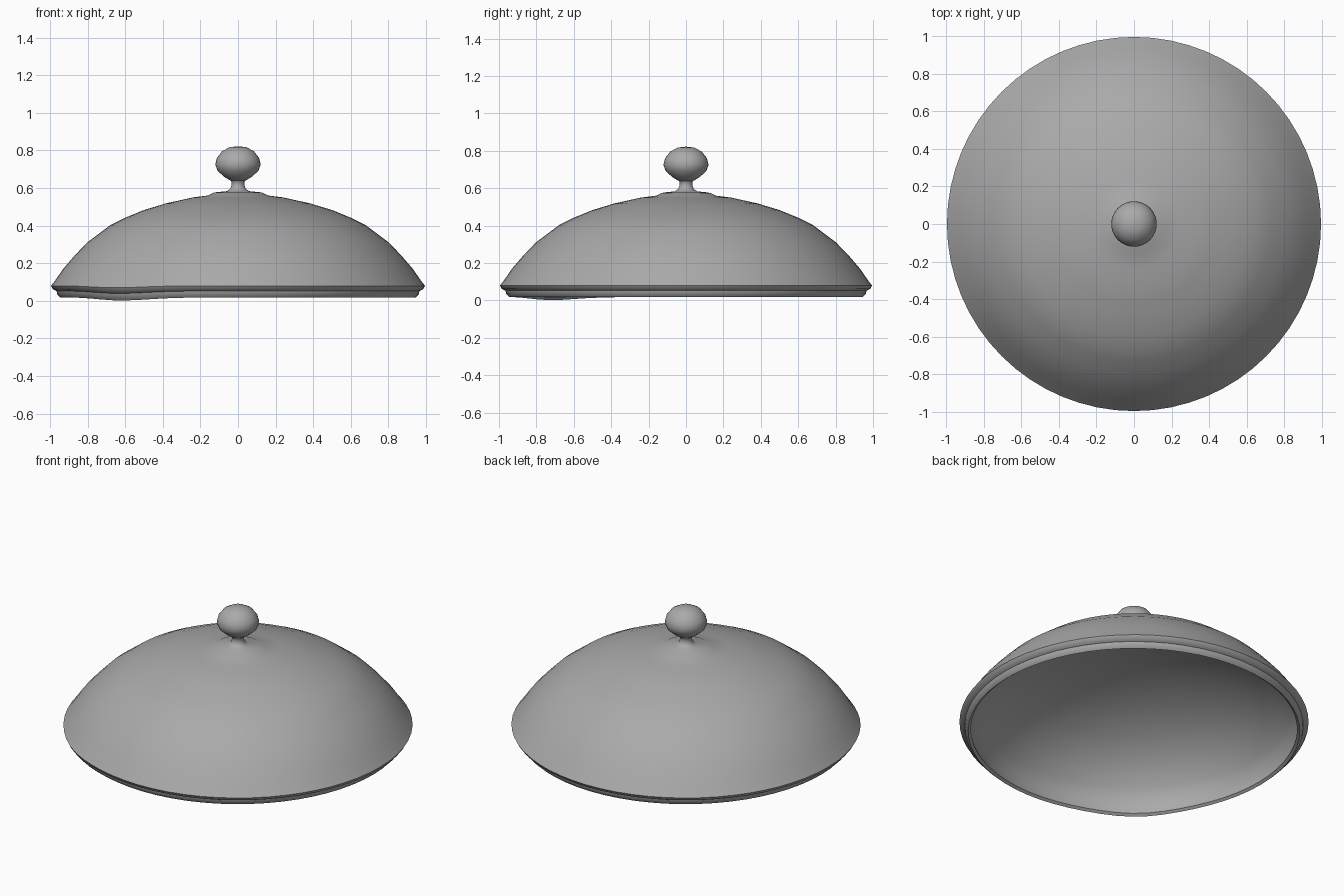
import bpy, bmesh, math
from mathutils import Vector

if "Cube" in bpy.data.objects:
    bpy.data.objects.remove(bpy.data.objects["Cube"], do_unlink=True)

metal = bpy.data.materials.new("grey metal")
GREY = (0.4, 0.4, 0.4, 1)
metal.use_nodes = True
metal.diffuse_color = GREY
metal.node_tree.nodes["Principled BSDF"].inputs["Base Color"].default_value = GREY


def lathe(name, profile, segments, sharp=40):
    """Spin an (r, z) profile about the z axis."""
    bm = bmesh.new()
    verts = [bm.verts.new((r, 0, z)) for r, z in profile]
    edges = [bm.edges.new(pair) for pair in zip(verts, verts[1:])]
    bmesh.ops.spin(bm, geom=verts + edges, axis=(0, 0, 1), cent=(0, 0, 0),
                   angle=math.tau, steps=segments, use_merge=True)
    bmesh.ops.remove_doubles(bm, verts=bm.verts, dist=0.0005)
    bmesh.ops.recalc_face_normals(bm, faces=bm.faces)
    mesh = bpy.data.meshes.new(name)
    bm.to_mesh(mesh)
    bm.free()
    obj = bpy.data.objects.new(name, mesh)
    bpy.context.collection.objects.link(obj)
    mesh.materials.append(metal)
    bpy.ops.object.select_all(action='DESELECT')
    obj.select_set(True)
    bpy.context.view_layer.objects.active = obj
    bpy.ops.object.shade_smooth_by_angle(angle=math.radians(sharp))
    return obj


# Domed shell: outer skin with a rolled rim, then the hollow inside
outer = [(0, .58), (.06, .58), (.13, .575), (.16, .56), (.24, .55), (.33, .53),
         (.39, .517), (.42, .507), (.5, .483), (.6, .442), (.68, .402),
         (.72, .372), (.8, .312), (.87, .24), (.93, .17), (.975, .105),
         (.995, .08), (.985, .062), (.965, .052), (.962, .035), (.945, .018)]
inner = [(.93, .03), (.94, .08), (.9, .17), (.8, .283), (.68, .375),
         (.5, .458), (.33, .507), (.16, .537), (0, .55)]
dome = lathe("dome", outer + inner, 64)

# Hand-beaten unevenness: the rim sags towards the front right
low_point = Vector((-.62, -.72))
for v in dome.data.vertices:
    near = math.exp(-((v.co.xy - low_point).length / .25) ** 2)
    if v.co.z < .2:
        v.co.z -= .018 * near * (1 - v.co.z / .2)

# Knob on a flared, pinched neck
lathe("neck", [(.16, .558), (.12, .577), (.06, .583), (.042, .595),
               (.034, .615), (.036, .635), (.055, .655)], 32, 80)
lathe("knob", [(0, .635), (.036, .637), (.07, .657), (.108, .69), (.121, .725),
               (.112, .76), (.085, .795), (.045, .817), (0, .822)], 32, 80)
